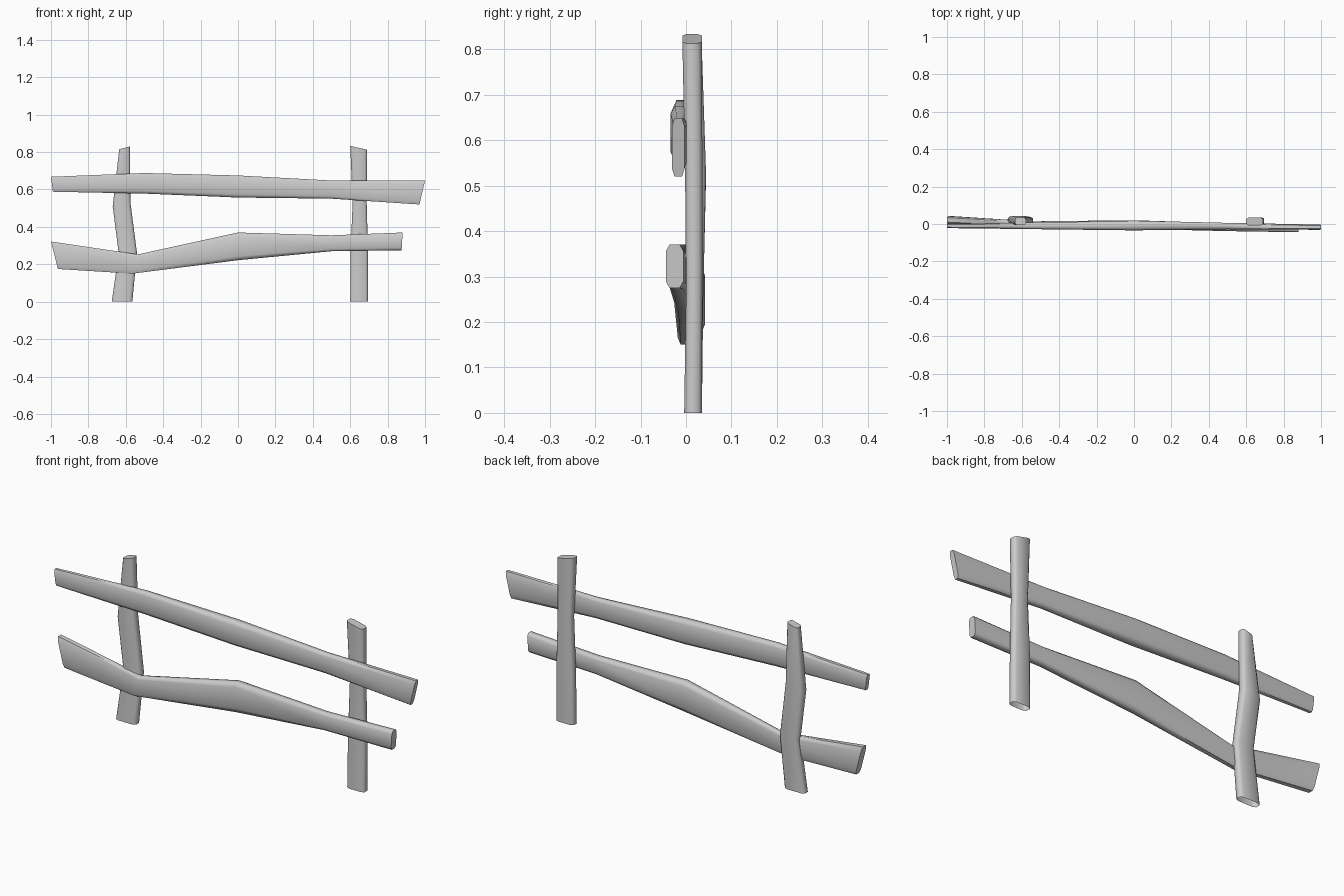
import bpy, bmesh
from mathutils import Vector
from math import radians

if "Cube" in bpy.data.objects:
    bpy.data.objects.remove(bpy.data.objects["Cube"])

# Chamfered plank cross-section: (across width 0..1, through depth 0..1)
SECTION = [(0.14, 0), (0.86, 0), (1, 0.2), (1, 0.8),
           (0.86, 1), (0.14, 1), (0, 0.8), (0, 0.2)]


def plank(name, stations, open_start=False):
    """Loft through stations: (edge A x, z), (edge B x, z), (front y, back y)."""
    bm = bmesh.new()
    rings = []
    for (ax, az), (bx, bz), (y0, y1) in stations:
        a, b = Vector((ax, 0, az)), Vector((bx, 0, bz))
        ring = []
        for u, v in SECTION:
            p = a.lerp(b, u)
            p.y = y0 + (y1 - y0) * v
            ring.append(bm.verts.new(p))
        rings.append(ring)
    n = len(SECTION)
    for r, s in zip(rings, rings[1:]):
        for i in range(n):
            j = (i + 1) % n
            bm.faces.new((r[i], r[j], s[j], s[i]))
    bm.faces.new(rings[-1])
    cap = bm.faces.new(rings[0])
    bmesh.ops.recalc_face_normals(bm, faces=bm.faces[:])
    if open_start:
        bmesh.ops.delete(bm, geom=[cap], context='FACES_ONLY')
    me = bpy.data.meshes.new(name)
    bm.to_mesh(me)
    bm.free()
    ob = bpy.data.objects.new(name, me)
    bpy.context.collection.objects.link(ob)
    bpy.context.view_layer.objects.active = ob
    ob.select_set(True)
    bpy.ops.object.shade_smooth_by_angle(angle=radians(65))
    ob.select_set(False)


# Posts, open underneath
plank("left_post", [
    ((-0.675, 0), (-0.565, 0), (-0.004, 0.035)),
    ((-0.638, 0.26), (-0.54, 0.26), (0.0, 0.038)),
    ((-0.67, 0.51), (-0.575, 0.53), (0.0, 0.044)),
    ((-0.635, 0.815), (-0.578, 0.83), (-0.006, 0.034)),
], open_start=True)
plank("right_post", [
    ((0.6, 0), (0.695, 0), (-0.004, 0.035)),
    ((0.602, 0.27), (0.695, 0.27), (0.0, 0.036)),
    ((0.613, 0.53), (0.688, 0.53), (-0.002, 0.036)),
    ((0.6, 0.833), (0.69, 0.813), (-0.008, 0.035)),
], open_start=True)

# Rails across the front of the posts
plank("upper_rail", [
    ((-1, 0.668), (-0.99, 0.588), (-0.022, 0.002)),
    ((-0.5, 0.688), (-0.5, 0.578), (-0.028, 0.008)),
    ((0, 0.675), (0, 0.557), (-0.034, 0.018)),
    ((0.5, 0.648), (0.5, 0.551), (-0.028, 0.006)),
    ((1, 0.648), (0.97, 0.52), (-0.031, -0.003)),
])
plank("lower_rail", [
    ((-1, 0.322), (-0.963, 0.175), (0.002, 0.042)),
    ((-0.535, 0.253), (-0.565, 0.15), (-0.018, 0.014)),
    ((0, 0.37), (0, 0.222), (-0.026, 0.02)),
    ((0.5, 0.355), (0.5, 0.27), (-0.038, 0.004)),
    ((0.88, 0.37), (0.875, 0.275), (-0.044, -0.006)),
])
